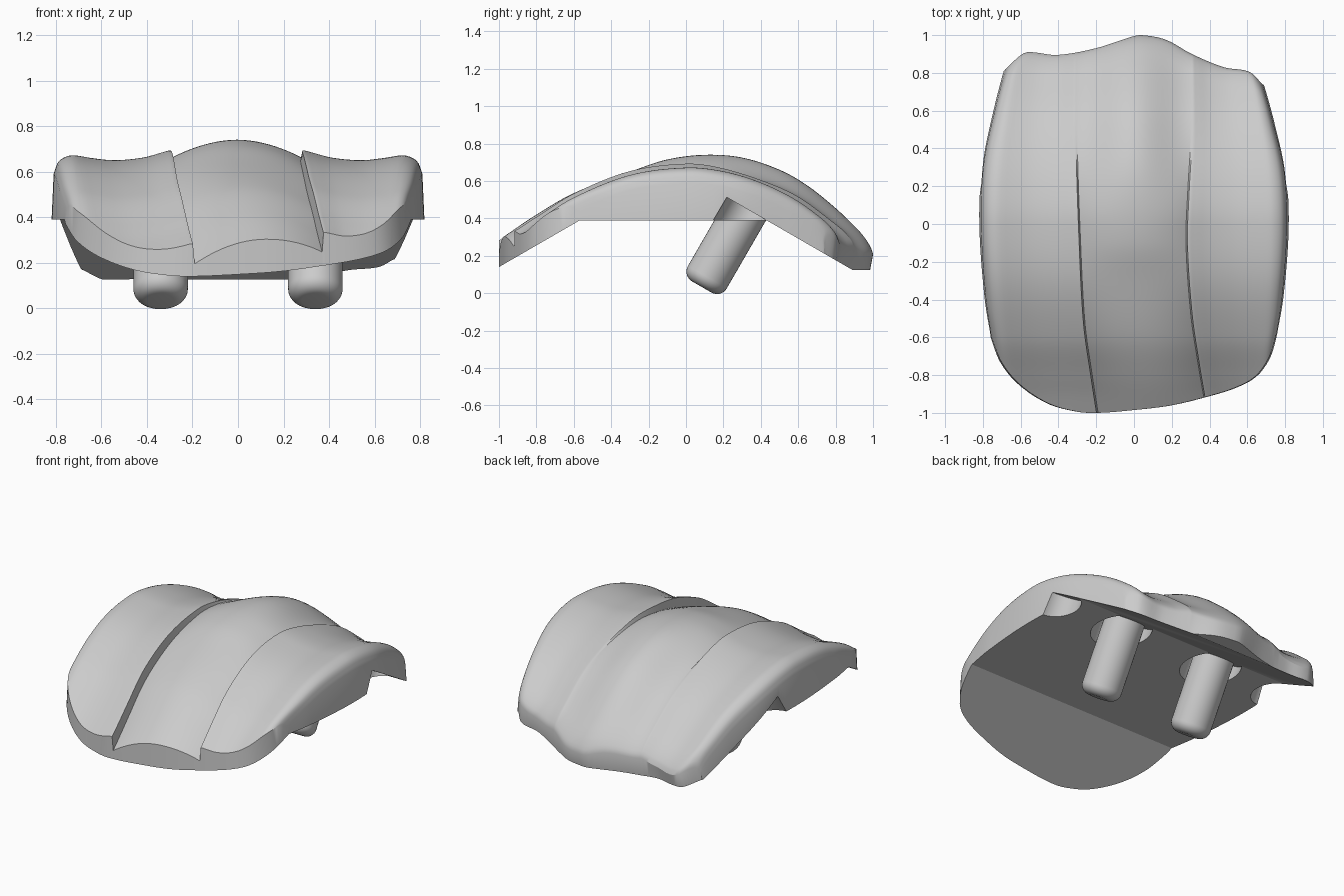
import bpy, bmesh, math
from mathutils import Matrix, Vector

if "Cube" in bpy.data.objects:
    bpy.data.objects.remove(bpy.data.objects["Cube"])


def curve(pts, t):
    """Smooth cubic through (t, value) points."""
    n = len(pts)
    t = min(max(t, pts[0][0]), pts[-1][0])
    i = max(j for j in range(n - 1) if pts[j][0] <= t)
    def slope(j):
        a, b = pts[max(j - 1, 0)], pts[min(j + 1, n - 1)]
        return (b[1] - a[1]) / (b[0] - a[0])
    (t0, a), (t1, b) = pts[i], pts[i + 1]
    h = t1 - t0
    s = (t - t0) / h
    return ((2*s**3 - 3*s**2 + 1) * a + (s**3 - 2*s**2 + s) * h * slope(i)
            + (3*s**2 - 2*s**3) * b + (s**3 - s**2) * h * slope(i + 1))


def make_object(name, bm):
    bmesh.ops.recalc_face_normals(bm, faces=bm.faces[:])
    me = bpy.data.meshes.new(name)
    bm.to_mesh(me)
    bm.free()
    ob = bpy.data.objects.new(name, me)
    bpy.context.collection.objects.link(ob)
    return ob


def smooth(ob):
    bpy.ops.object.select_all(action='DESELECT')
    ob.select_set(True)
    bpy.context.view_layer.objects.active = ob
    bpy.ops.object.shade_smooth_by_angle(angle=math.radians(30))


# Outline of the plate, seen from above
FRONT = [(-1, -.6), (-.93, -.73), (-.8, -.85), (-.6, -.95), (-.4, -.993), (-.26, -1),
         (0, -.985), (.26, -.96), (.53, -.91), (.73, -.86), (.86, -.8), (.95, -.7), (1, -.58)]
BACK = [(-1, .82), (-.87, .9), (-.8, .91), (-.6, .895), (-.3, .93), (0, .995), (.07, 1),
        (.25, .975), (.45, .9), (.7, .83), (.9, .805), (1, .74)]
WIDTH = [(0, .755), (.15, .785), (.43, .81), (.65, .795), (.85, .735), (1, .68)]
GROOVE_L = [(0, -.19), (.1, -.22), (.25, -.26), (.5, -.285), (.75, -.3), (1, -.3)]
GROOVE_R = [(0, .37), (.1, .34), (.25, .3), (.45, .275), (.6, .285), (.75, .3), (1, .3)]
# Height of the side panels and of the middle lobe along y
PANEL = [(-1, .24), (-.9, .3), (-.8, .365), (-.6, .49), (-.3, .61), (0, .65), (.2, .63),
         (.4, .57), (.6, .47), (.8, .32), (.9, .24), (1, .16)]
LOBE = [(-1, .285), (-.8, .42), (-.6, .535), (-.27, .66), (-.1, .715), (.1, .74), (.3, .725),
        (.5, .66), (.65, .575), (.8, .455), (.9, .36), (.96, .3), (1, .25)]
GROOVE_Z = [(-1, -.045), (-.4, -.02), (0, .01), (.3, .025), (.6, .045), (1, .05)]
# Panel cross-section: rounded outer shoulder, then a ridge beside the groove
SHOULDER = [(0, -.06), (.03, -.015), (.08, .01), (.16, .022), (.3, .012), (.5, 0), (1, 0)]
RIDGE = [(0, 0), (.5, 0), (.75, .3), (.92, .85), (.965, 1), (1, 1)]

T = [0, .01, .02, .03, .045, .06, .08, .1, .13, .16, .2, .25, .3, .36, .43, .5, .56, .62, .68,
     .74, .79, .84, .88, .91, .93, .945, .957, .967, .976, .985]
S = [-math.cos(math.pi * i / 30) for i in range(31)]
COLS = [('L', t) for t in T] + [('C', s) for s in S] + [('R', t) for t in reversed(T)]
ROWS = [i / 76 for i in range(74)] + [.975, .983, .99, .995, 1]


def surface(part, p, v):
    w, gl, gr = curve(WIDTH, v), curve(GROOVE_L, v), curve(GROOVE_R, v)
    if part == 'L':
        x = -w + (gl + w) * p
    elif part == 'R':
        x = w + (gr - w) * p
    else:
        x = (gl + gr) / 2 + (gr - gl) / 2 * p
    u = x / w
    y = curve(FRONT, u) * (1 - v) + curve(BACK, u) * v
    k = min(max((.6 - y) / .6, 0), 1)
    k = k * k * (3 - 2 * k)
    base, gz = curve(PANEL, y), curve(GROOVE_Z, y)
    if part == 'C':
        f = k * (1 - p * p) + (1 - k) * (1 + math.cos(math.pi * p)) / 2
        z = base + gz + (curve(LOBE, y) - base - gz) * f
    else:
        z = base + curve(SHOULDER, p) + curve(RIDGE, p) * (.042 * k + gz * (1 - k))
    q = max(0, (v - .95) / .05)
    z -= .04 * (1 - math.sqrt(max(0, 1 - q * q)))
    return Vector((x, y, z))


# Plate: top surface, side walls and floor
bm = bmesh.new()
grid = [[bm.verts.new(surface(a, p, v)) for a, p in COLS] for v in ROWS]
nr, nc = len(ROWS), len(COLS)
for j in range(nr - 1):
    for i in range(nc - 1):
        bm.faces.new((grid[j][i], grid[j][i+1], grid[j+1][i+1], grid[j+1][i]))
rim = ([grid[0][i] for i in range(nc)] + [grid[j][-1] for j in range(1, nr)]
       + [grid[-1][i] for i in range(nc - 2, -1, -1)] + [grid[j][0] for j in range(nr - 2, 0, -1)])
back = set(grid[-1])
low = [bm.verts.new((r.co.x * 1.03, r.co.y - (.03 if r in back else 0), .05)) for r in rim]
for i in range(len(rim)):
    n = (i + 1) % len(rim)
    bm.faces.new((rim[i], low[i], low[n], rim[n]))
bm.faces.new(low)
plate = make_object("plate", bm)


# Cutter for the folded underside
bm = bmesh.new()
prof = [(-1.2, -.5), (-1.2, .0245), (-.567, .39), (.43, .39), (.889, .125), (1.2, .125), (1.2, -.5)]
face = bm.faces.new([bm.verts.new((-1.2, y, z)) for y, z in prof])
ext = bmesh.ops.extrude_face_region(bm, geom=[face])['geom']
bmesh.ops.translate(bm, verts=[g for g in ext if isinstance(g, bmesh.types.BMVert)], vec=(2.4, 0, 0))
cutters = [make_object("underside_cutter", bm)]

AXIS = Vector((0, .5, math.sqrt(.75)))
SEAT = Vector((0, .325, .451))


def rod(name, x, r, top, bottom, round_end=0):
    """Tilted cylinder running along AXIS through the peg seat."""
    bm = bmesh.new()
    bmesh.ops.create_cone(bm, cap_ends=True, segments=40, radius1=r, radius2=r, depth=top - bottom)
    if round_end:
        edges = [e for e in bm.edges if all(v.co.z < 0 for v in e.verts)]
        bmesh.ops.bevel(bm, geom=edges, offset=round_end, segments=7, profile=.5, affect='EDGES')
    pos = SEAT + AXIS * ((top + bottom) / 2) + Vector((x, 0, 0))
    bm.transform(Matrix.Translation(pos) @ Matrix.Rotation(math.radians(-30), 4, 'X'))
    return make_object(name, bm)


# Pegs, their pockets and the notches in the side walls
for side, x in (("left", -1), ("right", 1)):
    smooth(rod(side + "_peg", x * .34, .12, .03, -.482, .06))
    cutters.append(rod(side + "_pocket_cutter", x * .34, .17, 0, -.4))
    cutters.append(rod(side + "_notch_cutter", x * .82, .125, 0, -.4))

bpy.context.view_layer.objects.active = plate
for c in cutters:
    m = plate.modifiers.new("cut", 'BOOLEAN')
    m.operation, m.solver, m.object = 'DIFFERENCE', 'EXACT', c
    bpy.ops.object.modifier_apply(modifier=m.name)
    bpy.data.objects.remove(c, do_unlink=True)
smooth(plate)
